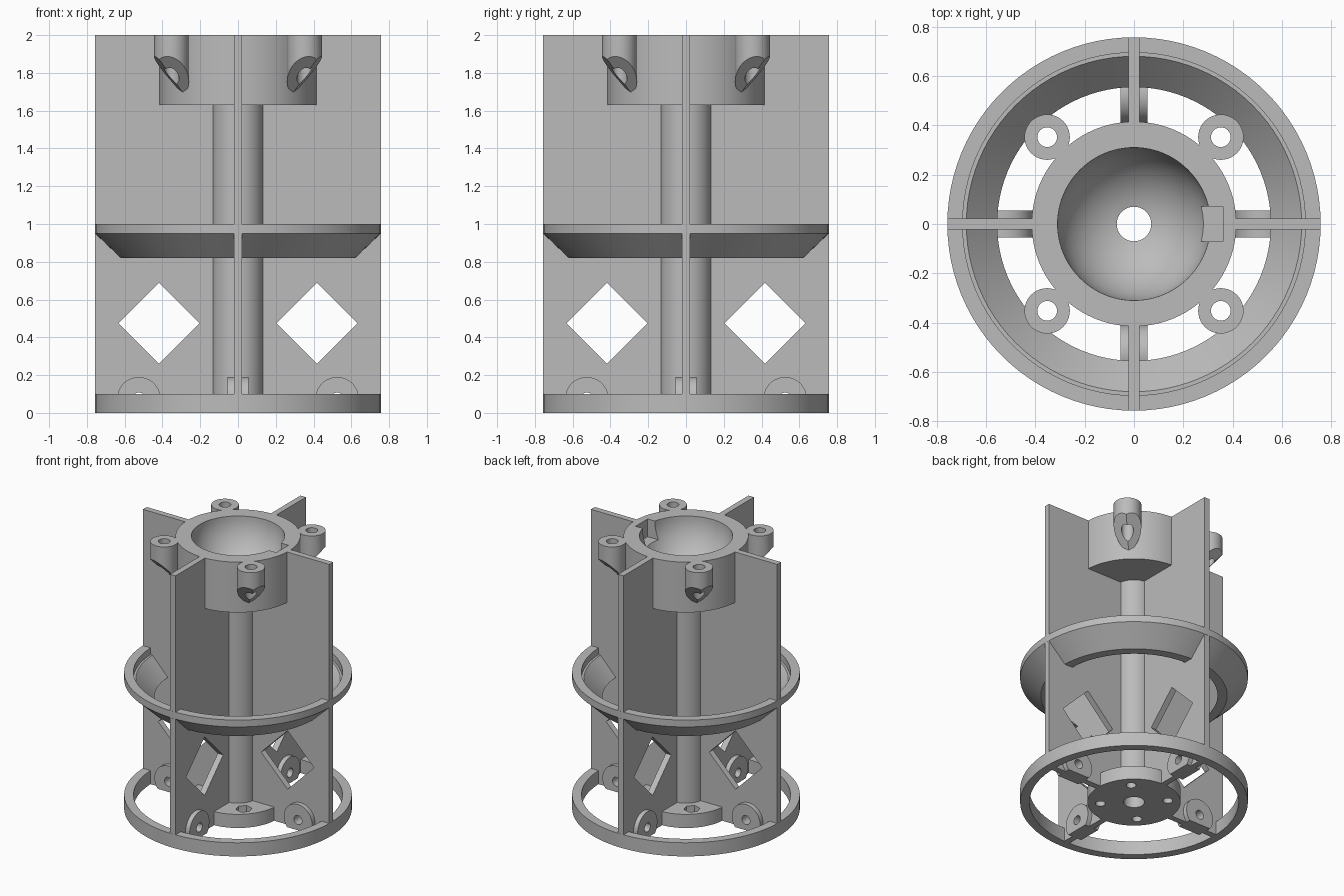
import bpy, bmesh, math
from mathutils import Matrix, Vector

if "Cube" in bpy.data.objects:
    bpy.data.objects.remove(bpy.data.objects["Cube"], do_unlink=True)

GREY = (0.5, 0.5, 0.5, 1)
mat = bpy.data.materials.new("plain grey")
mat.use_nodes = True
mat.diffuse_color = GREY
mat.node_tree.nodes["Principled BSDF"].inputs["Base Color"].default_value = GREY

R, HALF = 0.757, 0.022          # outer radius, half fin thickness


def finish(bm, name, cutter=False):
    bmesh.ops.recalc_face_normals(bm, faces=bm.faces)
    me = bpy.data.meshes.new(name)
    bm.to_mesh(me)
    bm.free()
    me.materials.append(mat)
    ob = bpy.data.objects.new(name, me)
    bpy.context.collection.objects.link(ob)
    ob.hide_render = cutter
    return ob


def lathe(name, profile, steps=96):
    """Spin a closed (radius, z) outline around the z axis."""
    bm = bmesh.new()
    vs = [bm.verts.new((r, 0, z)) for r, z in profile]
    edges = [bm.edges.new((vs[i - 1], vs[i])) for i in range(len(vs))]
    bmesh.ops.spin(bm, geom=vs + edges, cent=(0, 0, 0), axis=(0, 0, 1),
                   angle=math.tau, steps=steps, use_duplicate=False)
    bmesh.ops.remove_doubles(bm, verts=bm.verts, dist=1e-5)
    return finish(bm, name)


def cyl(bm, radius, depth, matrix, sides=40):
    bmesh.ops.create_cone(bm, cap_ends=True, segments=sides, radius1=radius,
                          radius2=radius, depth=depth, matrix=matrix)


def at(x, y, z):
    return Matrix.Translation((x, y, z))


def turn(angle):
    return Matrix.Rotation(angle, 4, "Z")


def cut(ob, cutter):
    """Subtract the cutter, bake the result and drop the cutter."""
    mod = ob.modifiers.new("cut", "BOOLEAN")
    mod.operation, mod.solver, mod.object = "DIFFERENCE", "EXACT", cutter
    bpy.context.view_layer.update()
    me = bpy.data.meshes.new_from_object(
        ob.evaluated_get(bpy.context.evaluated_depsgraph_get()))
    ob.modifiers.clear()
    ob.data = me
    bpy.data.objects.remove(cutter, do_unlink=True)


def smooth(ob):
    bpy.ops.object.select_all(action="DESELECT")
    ob.select_set(True)
    bpy.context.view_layer.objects.active = ob
    bpy.ops.object.shade_smooth_by_angle(angle=math.radians(30))


quarters = [i * math.pi / 2 for i in range(4)]
diagonals = [a + math.pi / 4 for a in quarters]

# Core: base hub, hollow column and cup with a round bowl
BOWL, BORE = 0.31, 0.07
low = math.acos(BORE / BOWL)
bowl = [(BOWL * math.cos(low * i / 16), 2 - BOWL * math.sin(low * i / 16))
        for i in range(16, -1, -1)]
core = lathe("column_and_cup", [(BORE, 0)] + bowl + [
    (0.415, 2), (0.415, 1.63), (0.135, 1.63), (0.135, 0.1), (BOWL, 0.1), (BOWL, 0)])

# Hub bolt holes with hexagonal nut pockets
bm = bmesh.new()
for a in diagonals:
    cyl(bm, 0.033, 0.4, turn(a) @ at(0.225, 0, 0), 24)
cut(core, finish(bm, "bolt_cutter", True))
bm = bmesh.new()
for a in diagonals:
    cyl(bm, 0.055, 0.1, turn(a) @ at(0.225, 0, 0.1), 6)
cut(core, finish(bm, "nut_cutter", True))

# Key notch in the bowl rim
bm = bmesh.new()
bmesh.ops.create_cube(bm, size=1, matrix=at(0.28, 0, 1.96)
                      @ Matrix.Diagonal((0.16, 0.14, 0.18, 1)))
cut(core, finish(bm, "notch_cutter", True))
smooth(core)

# Base ring and funnel-shaped middle ring
smooth(lathe("base_ring", [(0.695, 0), (R, 0), (R, 0.1), (0.695, 0.1)]))
smooth(lathe("middle_ring", [(R, 0.95), (R, 1), (0.695, 1), (0.695, 0.95),
                             (0.68, 0.95), (0.555, 0.82), (0.62, 0.82)]))

# Fins with a diamond window, and a drilled lug on both sides
LUG = 0.055
for n, a in enumerate(quarters):
    bm = bmesh.new()
    outline = [(0.1, 0), (R - 0.001, 0), (R - 0.001, 2), (0.405, 2), (0.405, 1.64), (0.1, 1.64)]
    face = bm.faces.new([bm.verts.new((x, -HALF, z)) for x, z in outline])
    ext = bmesh.ops.extrude_face_region(bm, geom=[face])
    bmesh.ops.translate(bm, vec=(0, 2 * HALF, 0),
                        verts=[v for v in ext["geom"] if isinstance(v, bmesh.types.BMVert)])
    fin = finish(bm, f"fin_{n + 1}")
    across = Matrix.Rotation(math.pi / 2, 4, "X")
    bm = bmesh.new()
    cyl(bm, 0.215, 0.4, at(0.418, 0, 0.475) @ across, 4)
    cut(fin, finish(bm, "window_cutter", True))
    bm = bmesh.new()
    cyl(bm, 0.033, 0.4, at(0.525, 0, 0.075) @ across, 24)
    cut(fin, finish(bm, "pin_cutter", True))

    bm = bmesh.new()
    cyl(bm, 0.115, 2 * LUG, at(0.525, 0, 0.075) @ across)
    bmesh.ops.bisect_plane(bm, geom=bm.verts[:] + bm.edges[:] + bm.faces[:],
                           plane_co=(0, 0, 0), plane_no=(0, 0, -1), clear_outer=True)
    bmesh.ops.holes_fill(bm, edges=[e for e in bm.edges if e.is_boundary])
    lug = finish(bm, f"lug_{n + 1}")
    bm = bmesh.new()
    cyl(bm, 0.033, 0.4, at(0.525, 0, 0.075) @ across, 24)
    cut(lug, finish(bm, "pin_cutter", True))
    smooth(lug)
    fin.matrix_world = turn(a)
    lug.matrix_world = turn(a)

# Screw bosses: round posts cut to a slanted keel below
for n, a in enumerate(diagonals):
    bm = bmesh.new()
    cyl(bm, 0.092, 0.4, at(0.498, 0, 1.8))
    for side in (-1, 1):
        bmesh.ops.bisect_plane(bm, geom=bm.verts[:] + bm.edges[:] + bm.faces[:],
                               plane_co=(0.408, 0, 1.69),
                               plane_no=Vector((1, 0.6 * side, -1)), clear_outer=True)
        bmesh.ops.holes_fill(bm, edges=[e for e in bm.edges if e.is_boundary])
    boss = finish(bm, f"screw_boss_{n + 1}")
    bm = bmesh.new()
    cyl(bm, 0.04, 1, at(0.498, 0, 1.8), 24)
    cut(boss, finish(bm, "screw_cutter", True))
    smooth(boss)
    boss.matrix_world = turn(a)
